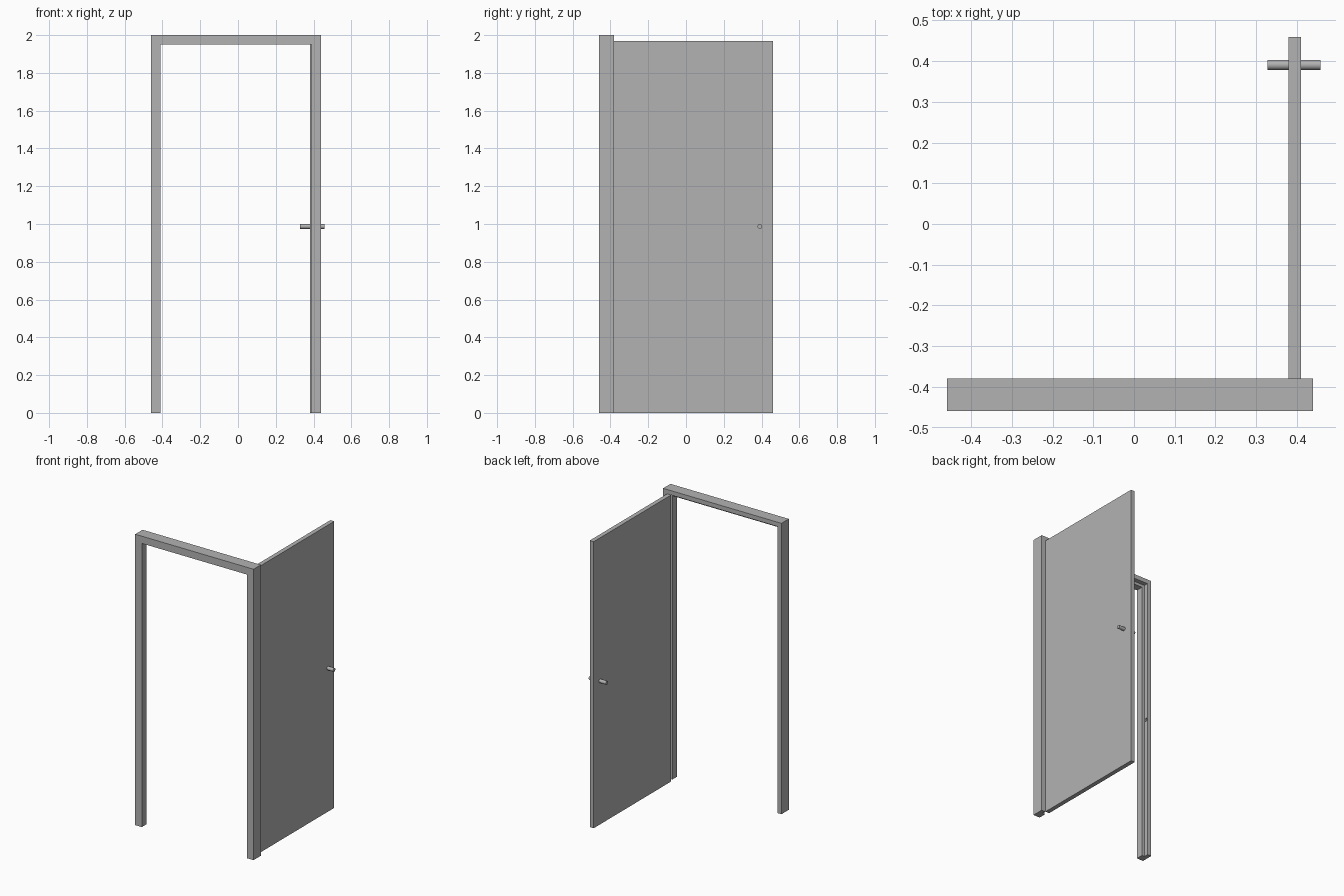
import bpy, bmesh, math

cube = bpy.data.objects.get("Cube")
if cube:
    bpy.data.objects.remove(cube, do_unlink=True)

grey = bpy.data.materials.new("light grey")
grey.use_nodes = True
grey.diffuse_color = (0.45, 0.45, 0.45, 1)
grey.node_tree.nodes["Principled BSDF"].inputs["Base Color"].default_value = grey.diffuse_color


def finish(name, bm):
    """Turn a bmesh into a named object with the grey material."""
    bmesh.ops.recalc_face_normals(bm, faces=bm.faces)
    mesh = bpy.data.meshes.new(name)
    bm.to_mesh(mesh)
    bm.free()
    mesh.materials.append(grey)
    obj = bpy.data.objects.new(name, mesh)
    bpy.context.collection.objects.link(obj)
    return obj


def rod(name, x0, x1, y, z, radius):
    """Smooth cylinder lying along x."""
    bpy.ops.mesh.primitive_cylinder_add(
        vertices=32, radius=radius, depth=x1 - x0,
        location=((x0 + x1) / 2, y, z), rotation=(0, math.pi / 2, 0))
    obj = bpy.context.object
    obj.name = name
    obj.data.materials.append(grey)
    bpy.ops.object.shade_smooth_by_angle()
    return obj


# Door frame: rebated profile (inset, y) swept up, across and down with mitres
left, right, top = -0.46, 0.44, 2.0
profile = [(0, -0.46), (0.05, -0.46), (0.05, -0.41),
           (0.03, -0.41), (0.03, -0.38), (0, -0.38)]
stations = [(left, 0, 1, 0), (left, top, 1, -1),
            (right, top, -1, -1), (right, 0, -1, 0)]
bm = bmesh.new()
rings = [[bm.verts.new((x + dx * inset, y, z + dz * inset)) for inset, y in profile]
         for x, z, dx, dz in stations]
for a, b in zip(rings, rings[1:]):
    for i in range(len(profile)):
        j = (i + 1) % len(profile)
        bm.faces.new((a[i], a[j], b[j], b[i]))
bm.faces.new(rings[0])
bm.faces.new(rings[-1])
frame = finish("door_frame", bm)

# Latch hole in the rebate of the free jamb
cutter = rod("latch_hole_cutter", -0.45, -0.42, -0.395, 0.987, 0.0115)
cutter.hide_render = True
cutter.hide_viewport = True
hole = frame.modifiers.new("latch_hole", "BOOLEAN")
hole.operation = "DIFFERENCE"
hole.solver = "EXACT"
hole.object = cutter

# Door leaf, standing open
bm = bmesh.new()
bmesh.ops.create_cube(bm, size=1)
bmesh.ops.scale(bm, vec=(0.03, 0.84, 1.97), verts=bm.verts)
bmesh.ops.translate(bm, vec=(0.395, 0.04, 0.985), verts=bm.verts)
finish("door_leaf", bm)

# Handle bar passing through the leaf
rod("door_handle", 0.328, 0.458, 0.391, 0.987, 0.0125)
